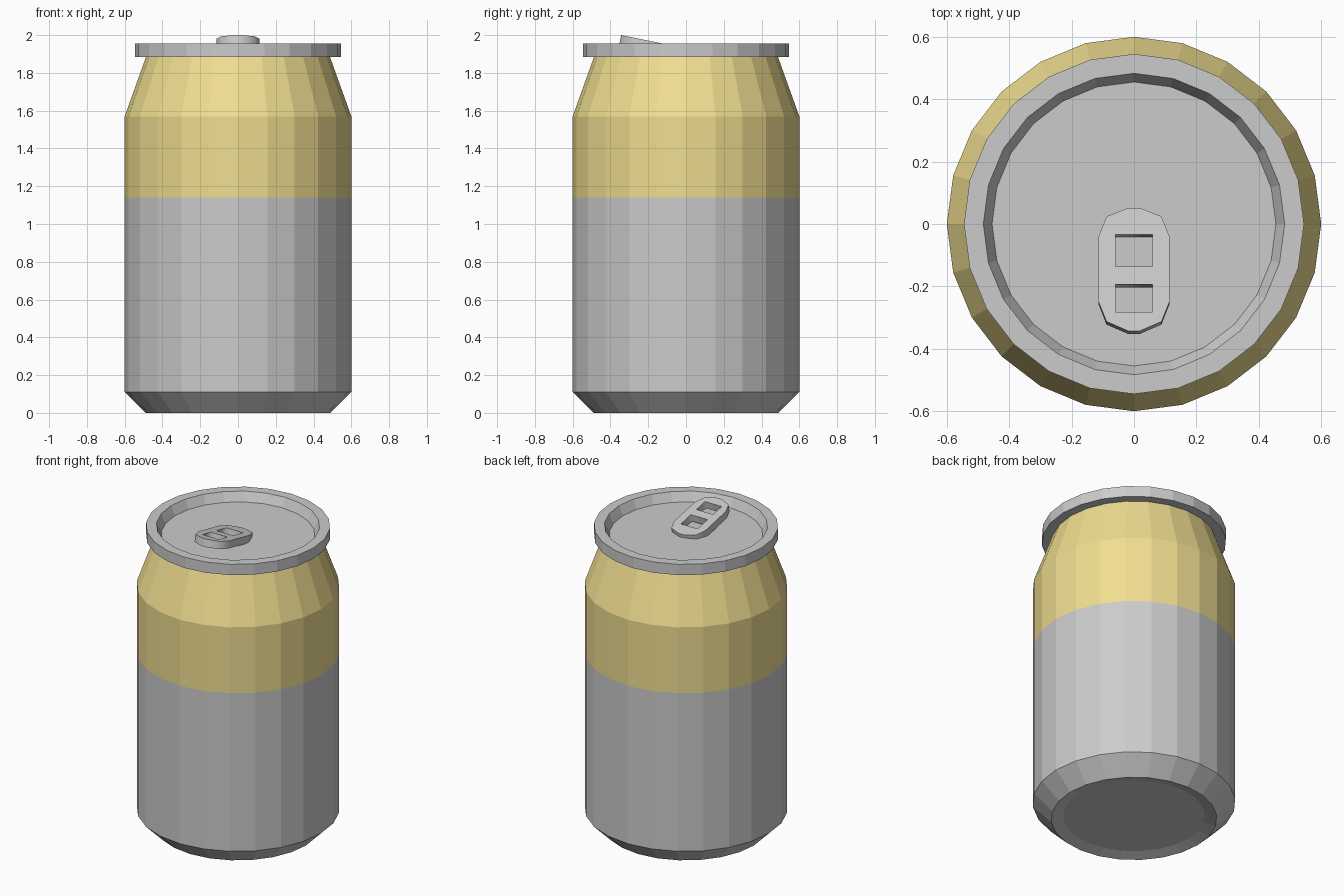
import bpy
from math import cos, sin, tau, atan

if "Cube" in bpy.data.objects:
    bpy.data.objects.remove(bpy.data.objects["Cube"])

SIDES = 24


def lathe(name, profile, close=False, cap_start=False, cap_end=False):
    """Revolve (radius, z) points, listed so that the surface faces outward."""
    verts = [(r * cos(tau * i / SIDES), r * sin(tau * i / SIDES), z)
             for r, z in profile for i in range(SIDES)]
    rings = len(profile)
    faces = []
    for k in range(rings if close else rings - 1):
        a, b = k * SIDES, (k + 1) % rings * SIDES
        for i in range(SIDES):
            j = (i + 1) % SIDES
            faces.append((a + i, a + j, b + j, b + i))
    if cap_start:
        faces.append(tuple(reversed(range(SIDES))))
    if cap_end:
        faces.append(tuple(range((rings - 1) * SIDES, rings * SIDES)))
    mesh = bpy.data.meshes.new(name)
    mesh.from_pydata(verts, [], faces)
    obj = bpy.data.objects.new(name, mesh)
    bpy.context.collection.objects.link(obj)
    return obj


# Lower can with slightly dished base
lathe("lower_body", [(0.42, 0.02), (0.49, 0), (0.6, 0.11), (0.6, 1.14)], cap_start=True)

# Coloured upper wall and tapered neck
upper = lathe("upper_body", [(0.6, 1.14), (0.6, 1.57), (0.485, 1.89)])
gold = bpy.data.materials.new("gold")
gold.diffuse_color = (0.87, 0.73, 0.28, 1)
gold.use_nodes = True
gold.node_tree.nodes["Principled BSDF"].inputs["Base Color"].default_value = gold.diffuse_color
upper.data.materials.append(gold)

# Lid: overhanging rim with recessed floor
lathe("lid", [(0.47, 1.885), (0.545, 1.885), (0.545, 1.955), (0.483, 1.955), (0.455, 1.897)],
      cap_end=True)

# Pull tab: rounded outline with two finger holes, tilted up at the front
half = [(0.018, -0.203), (0.088, -0.172), (0.113, -0.108),
        (0.113, 0.108), (0.088, 0.172), (0.018, 0.2)]
outline = half + [(-x, y) for x, y in reversed(half)]
holes = [[(-0.06, a), (0.06, a), (0.06, b), (-0.06, b)]
         for a, b in ((-0.14, -0.05), (0.008, 0.113))]
curve = bpy.data.curves.new("pull_tab", "CURVE")
curve.dimensions = "2D"
curve.fill_mode = "BOTH"
curve.extrude = 0.024
for loop in [outline] + holes:
    spline = curve.splines.new("POLY")
    spline.points.add(len(loop) - 1)
    for point, (x, y) in zip(spline.points, loop):
        point.co = (x, y, 0, 1)
    spline.use_cyclic_u = True
tab = bpy.data.objects.new("pull_tab", curve)
tab.location = (0, -0.149, 1.936)
tab.rotation_euler.x = -atan(0.205)
bpy.context.collection.objects.link(tab)
